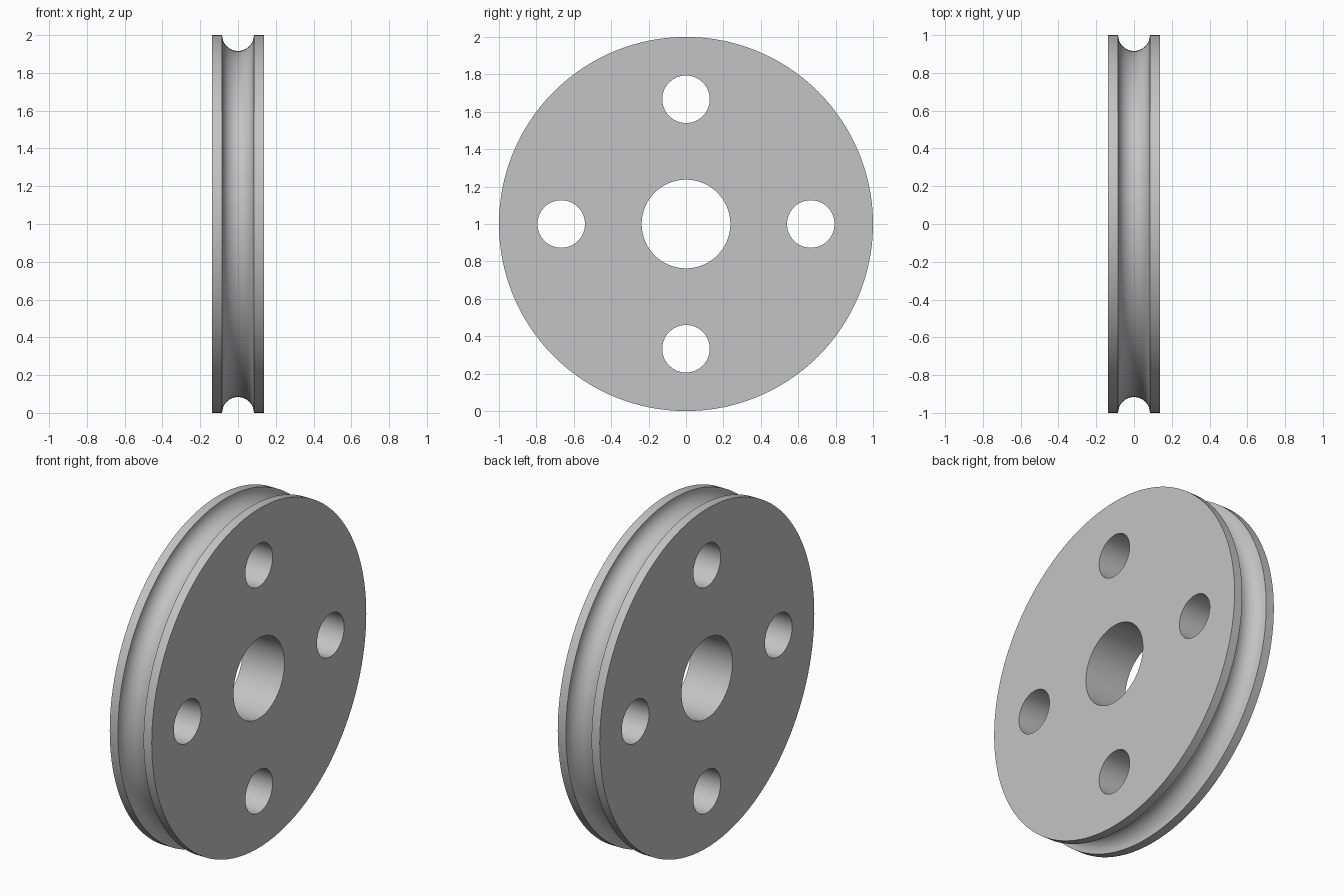
import bpy
import bmesh
from math import pi, radians, sin, cos
from mathutils import Matrix, Vector

HALF_WIDTH = 0.137
BORE = 0.237
GROOVE = 0.084
HOLE = 0.127
HOLE_CIRCLE = 0.667
CENTRE = Vector((0, 0, 1))

cube = bpy.data.objects.get("Cube")
if cube:
    bpy.data.objects.remove(cube, do_unlink=True)

# Plain grey material
grey = bpy.data.materials.new("light_grey")
grey.use_nodes = True
colour = (0.55, 0.55, 0.55, 1)
grey.diffuse_color = colour
grey.node_tree.nodes["Principled BSDF"].inputs["Base Color"].default_value = colour


def make_object(name, bm):
    bmesh.ops.recalc_face_normals(bm, faces=bm.faces)
    mesh = bpy.data.meshes.new(name)
    bm.to_mesh(mesh)
    bm.free()
    mesh.materials.append(grey)
    obj = bpy.data.objects.new(name, mesh)
    bpy.context.collection.objects.link(obj)
    return obj


# Pulley body: closed section with a round rim groove, spun about x
arc = [pi * i / 16 for i in range(17)]
groove = [(-GROOVE * cos(a), 1 - GROOVE * sin(a)) for a in arc]
section = [(-HALF_WIDTH, BORE), (-HALF_WIDTH, 1), *groove,
           (HALF_WIDTH, 1), (HALF_WIDTH, BORE)]
bm = bmesh.new()
verts = [bm.verts.new((x, 0, 1 + r)) for x, r in section]
edges = [bm.edges.new((v, verts[i - 1])) for i, v in enumerate(verts)]
bmesh.ops.spin(bm, geom=verts + edges, cent=CENTRE, axis=(1, 0, 0),
               angle=2 * pi, steps=128)
bmesh.ops.remove_doubles(bm, verts=bm.verts, dist=0.0001)
pulley = make_object("pulley_wheel", bm)

# Four round holes between the bore and the rim
bm = bmesh.new()
for i in range(4):
    a = i * pi / 2
    spot = CENTRE + HOLE_CIRCLE * Vector((0, cos(a), sin(a)))
    bmesh.ops.create_cone(bm, cap_ends=True, segments=64, radius1=HOLE,
                          radius2=HOLE, depth=1,
                          matrix=Matrix.Translation(spot) @ Matrix.Rotation(pi / 2, 4, "Y"))
cutter = make_object("hole_cutter", bm)
cutter.hide_render = True

cut = pulley.modifiers.new("holes", "BOOLEAN")
cut.operation = "DIFFERENCE"
cut.solver = "EXACT"
cut.object = cutter

bpy.ops.object.select_all(action="DESELECT")
pulley.select_set(True)
bpy.context.view_layer.objects.active = pulley
bpy.ops.object.modifier_apply(modifier=cut.name)
bpy.data.objects.remove(cutter, do_unlink=True)

# Smooth round walls, sharp rims
bpy.ops.object.shade_smooth_by_angle(angle=radians(30))
